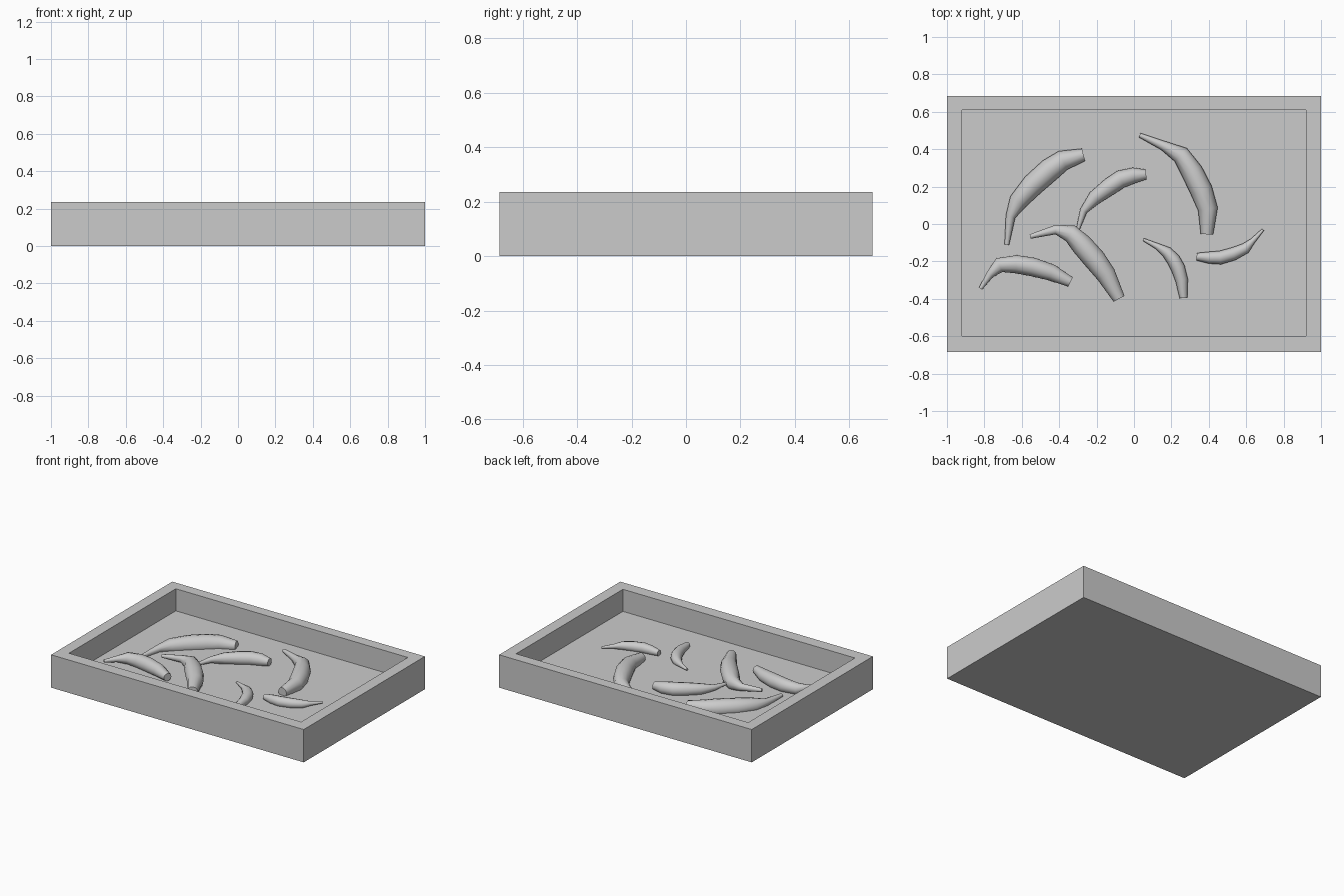
import bpy, bmesh
from math import radians

cube = bpy.data.objects.get("Cube")
if cube:
    bpy.data.objects.remove(cube, do_unlink=True)

# Single plain grey
grey = bpy.data.materials.new("plain grey")
grey.use_nodes = True
colour = (0.6, 0.6, 0.6, 1)
grey.diffuse_color = colour
grey.node_tree.nodes["Principled BSDF"].inputs["Base Color"].default_value = colour

WIDTH, DEPTH, HEIGHT, FLOOR = 2.0, 1.37, 0.235, 0.077


# Tray: a box whose top is inset and sunk to form the rim and floor
def build_tray():
    bm = bmesh.new()
    bmesh.ops.create_cube(bm, size=1)
    for v in bm.verts:
        v.co = (v.co.x * WIDTH, v.co.y * DEPTH, (v.co.z + 0.5) * HEIGHT)
    top = max(bm.faces, key=lambda f: f.calc_center_median().z)
    bmesh.ops.inset_individual(bm, faces=[top], thickness=0.115)
    for v in top.verts:
        v.co.y += 0.005
    well = bmesh.ops.extrude_discrete_faces(bm, faces=[top])["faces"][0]
    for v in well.verts:
        v.co.z = FLOOR
    bmesh.ops.recalc_face_normals(bm, faces=bm.faces)
    mesh = bpy.data.meshes.new("tray")
    bm.to_mesh(mesh)
    bm.free()
    mesh.materials.append(grey)
    bpy.context.collection.objects.link(bpy.data.objects.new("tray", mesh))


# Banana: a tapered tube along a spine, from thin stem to blunt end
TAPER = (0.2, 0.42, 0.8, 0.97, 1.0, 0.88, 0.55)


def build_banana(name, radius, z, spine):
    curve = bpy.data.curves.new(name, "CURVE")
    curve.dimensions = "3D"
    curve.bevel_depth = radius
    curve.bevel_resolution = 4
    curve.use_fill_caps = True
    spline = curve.splines.new("POLY")
    spline.points.add(len(spine) - 1)
    for point, (x, y), taper in zip(spline.points, spine, TAPER):
        point.co = (x, y, z, 1)
        point.radius = taper
    curve.materials.append(grey)
    obj = bpy.data.objects.new(name, curve)
    bpy.context.collection.objects.link(obj)
    bpy.ops.object.select_all(action="DESELECT")
    obj.select_set(True)
    bpy.context.view_layer.objects.active = obj
    bpy.ops.object.convert(target="MESH")
    bpy.ops.object.shade_smooth_by_angle(angle=radians(55))


build_tray()
build_banana("banana_back_right", 0.062, 0.092,
             [(-.68, -.11), (-.66, .04), (-.62, .12), (-.54, .21), (-.45, .29), (-.38, .34), (-.27, .37)])
build_banana("banana_back_middle", 0.048, 0.105,
             [(-.30, -.03), (-.27, .07), (-.21, .14), (-.13, .20), (-.07, .24), (0, .26), (.065, .265)])
build_banana("banana_centre", 0.06, 0.11,
             [(-.555, -.067), (-.42, -.03), (-.34, -.05), (-.28, -.11), (-.21, -.19), (-.15, -.27), (-.08, -.4)])
build_banana("banana_front_right", 0.05, 0.108,
             [(-.82, -.345), (-.77, -.27), (-.72, -.22), (-.63, -.215), (-.54, -.23), (-.44, -.26), (-.34, -.31)])
build_banana("banana_back_left", 0.06, 0.098,
             [(.03, .475), (.155, .42), (.25, .37), (.31, .28), (.36, .18), (.395, .08), (.39, -.055)])
build_banana("banana_small_middle", 0.038, 0.09,
             [(.05, -.083), (.12, -.117), (.175, -.15), (.21, -.19), (.235, -.235), (.255, -.30), (.265, -.395)])
build_banana("banana_small_left", 0.036, 0.097,
             [(.69, -.03), (.635, -.09), (.595, -.13), (.53, -.16), (.46, -.18), (.40, -.18), (.335, -.175)])
